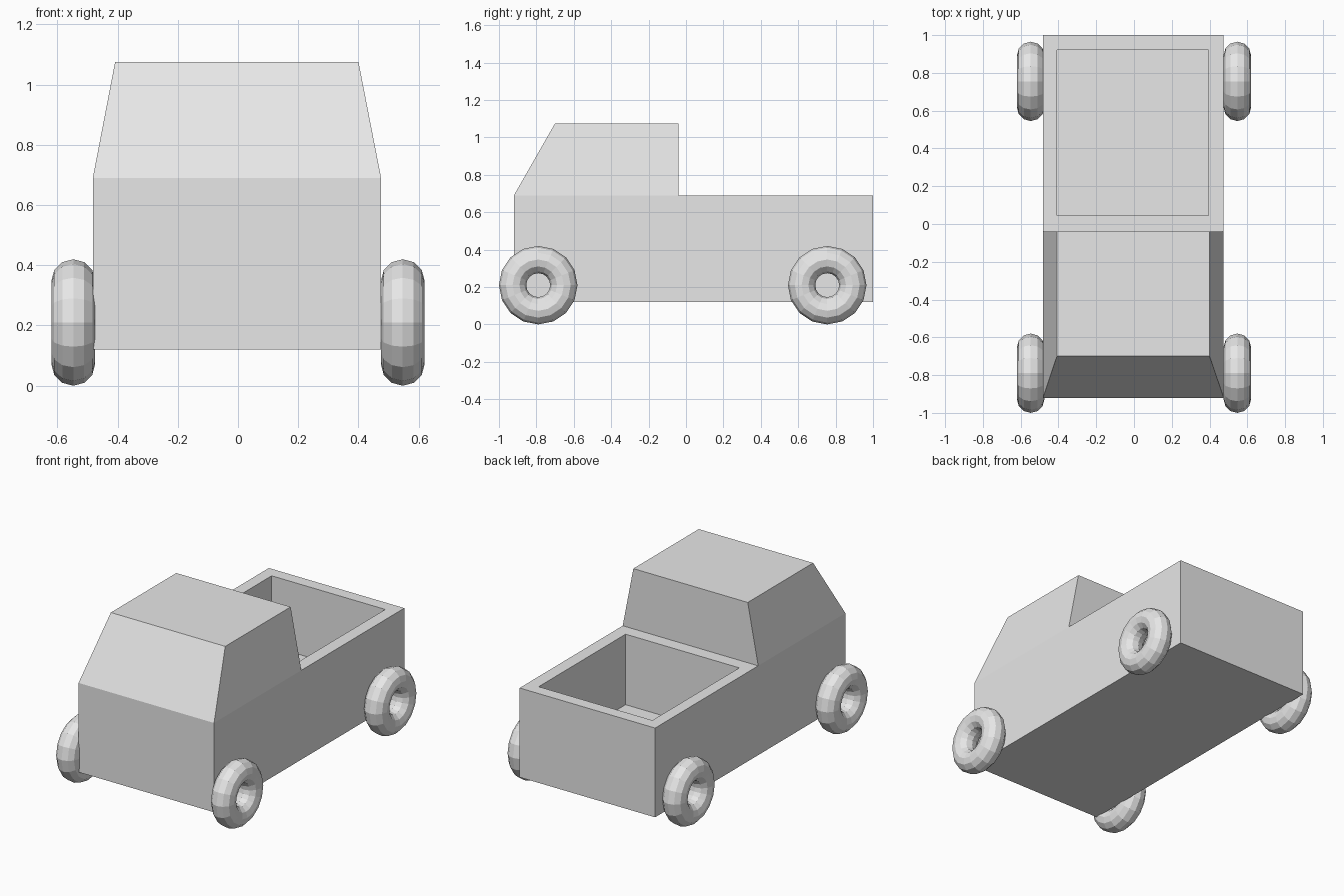
import bpy, bmesh
from math import pi
from mathutils import Vector

cube = bpy.data.objects.get("Cube")
if cube:
    bpy.data.objects.remove(cube)

GREY = (0.8, 0.8, 0.8, 1)
grey = bpy.data.materials.new("plain grey")
grey.use_nodes = True
grey.diffuse_color = GREY
grey.node_tree.nodes["Principled BSDF"].inputs["Base Color"].default_value = GREY


def fit(verts, x0, x1, y0, y1, z):
    """Move the four corners of a face onto a level rectangle."""
    mid = sum((v.co for v in verts), Vector()) / len(verts)
    for v in verts:
        v.co = (x0 if v.co.x < mid.x else x1, y0 if v.co.y < mid.y else y1, z)


def extrude_top(bm, face, *rect):
    """Extrude a face and place its new cap on a level rectangle."""
    cap = bmesh.ops.extrude_discrete_faces(bm, faces=[face])["faces"][0]
    fit(list(cap.verts), *rect)
    return cap


# Body: box split across the top into cab base and bed rim
LEFT, RIGHT, FRONT, BACK = 0.475, -0.482, -0.92, 1.0
CAB_BACK, FLOOR, DECK = -0.04, 0.12, 0.69
bm = bmesh.new()
bmesh.ops.create_cube(bm, size=1)
for z, sign in ((FLOOR, -1), (DECK, 1)):
    fit([v for v in bm.verts if v.co.z * sign > 0 and abs(v.co.z) == 0.5],
        RIGHT, LEFT, FRONT, BACK, z)
bmesh.ops.bisect_plane(bm, geom=bm.verts[:] + bm.edges[:] + bm.faces[:],
                       plane_co=(0, CAB_BACK, 0), plane_no=(0, 1, 0))
bm.normal_update()
top = sorted((f for f in bm.faces if f.normal.z > 0.9),
             key=lambda f: f.calc_center_median().y)

# Tapered cab, then the rim and the sunken bed
extrude_top(bm, top[0], -0.408, 0.4, -0.7, CAB_BACK, 1.075)
bed = (-0.408, 0.395, 0.045, 0.922)
rim = extrude_top(bm, top[1], *bed, DECK)
extrude_top(bm, rim, *bed, 0.24)
bmesh.ops.recalc_face_normals(bm, faces=bm.faces[:])
mesh = bpy.data.meshes.new("truck_body")
bm.to_mesh(mesh)
bm.free()
body = bpy.data.objects.new("truck_body", mesh)
bpy.context.collection.objects.link(body)
mesh.materials.append(grey)

# Ring wheels
for end, y in (("front", -0.79), ("back", 0.755)):
    for side, x in (("left", 0.547), ("right", -0.547)):
        bpy.ops.mesh.primitive_torus_add(
            major_segments=16, minor_segments=12, major_radius=0.137,
            minor_radius=0.073, location=(x, y, 0.21), rotation=(0, pi / 2, 0))
        wheel = bpy.context.object
        wheel.name = f"{end}_{side}_wheel"
        wheel.data.materials.append(grey)
